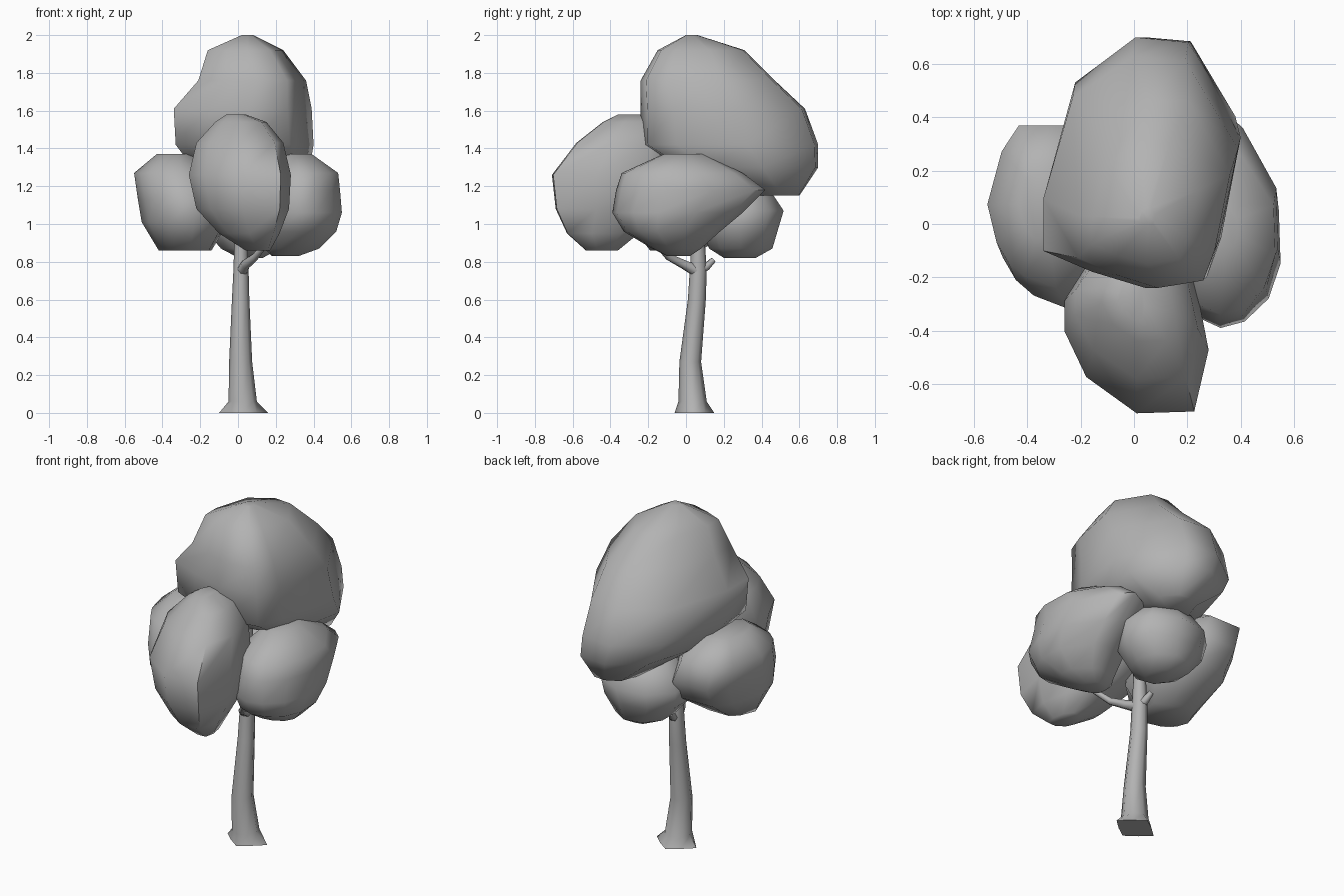
import bpy, bmesh, math

grey = bpy.data.materials.new("grey")
grey.diffuse_color = (0.45, 0.45, 0.45, 1)


def circle(sides):
    return [(math.cos(2 * math.pi * i / sides), math.sin(2 * math.pi * i / sides))
            for i in range(sides)]


def loft(name, plan, rings, flare=1.0, angle=65):
    """Stack a plan outline (unit box, counter-clockwise) fitted to rings
    given as (z, xmin, xmax, ymin, ymax); flare pinches every other base point."""
    n = len(plan)
    bm = bmesh.new()
    loops = []
    for level, (z, x0, x1, y0, y1) in enumerate(rings):
        loop = []
        for i, (u, v) in enumerate(plan):
            k = flare if level == 0 and i % 2 else 1.0
            loop.append(bm.verts.new(((x0 + x1) / 2 + k * u * (x1 - x0) / 2,
                                      (y0 + y1) / 2 + k * v * (y1 - y0) / 2, z)))
        loops.append(loop)
    for lo, hi in zip(loops, loops[1:]):
        for i in range(n):
            j = (i + 1) % n
            bm.faces.new((lo[i], lo[j], hi[j], hi[i]))
    bm.faces.new(loops[0][::-1])
    bm.faces.new(loops[-1])
    bmesh.ops.recalc_face_normals(bm, faces=bm.faces)
    mesh = bpy.data.meshes.new(name)
    bm.to_mesh(mesh)
    bm.free()
    mesh.materials.append(grey)
    ob = bpy.data.objects.new(name, mesh)
    bpy.context.collection.objects.link(ob)
    bpy.ops.object.select_all(action='DESELECT')
    ob.select_set(True)
    bpy.context.view_layer.objects.active = ob
    bpy.ops.object.shade_smooth_by_angle(angle=math.radians(angle))


def branch(name, points):
    """Tapered tube through (x, y, z, radius) points."""
    cu = bpy.data.curves.new(name, 'CURVE')
    cu.dimensions = '3D'
    cu.bevel_depth = 1.0
    cu.bevel_resolution = 1
    cu.use_fill_caps = True
    sp = cu.splines.new('POLY')
    sp.points.add(len(points) - 1)
    for p, (x, y, z, r) in zip(sp.points, points):
        p.co = (x, y, z, 1)
        p.radius = r
    cu.materials.append(grey)
    bpy.context.collection.objects.link(bpy.data.objects.new(name, cu))


# Trunk with a star-shaped root flare
loft("trunk", circle(8), [
    (0.00, -0.10, 0.16, -0.06, 0.15),
    (0.06, -0.05, 0.10, -0.04, 0.11),
    (0.27, -0.047, 0.075, -0.035, 0.08),
    (0.60, -0.032, 0.06, 0.01, 0.105),
    (0.76, -0.024, 0.056, 0.02, 0.11),
    (0.90, -0.02, 0.05, 0.03, 0.10),
    (1.25, -0.01, 0.05, 0.03, 0.09)], flare=0.75)

# Branches
branch("front_branch", [(0.02, 0.06, 0.75, 0.035), (0.04, -0.01, 0.785, 0.026),
                        (0.09, -0.09, 0.825, 0.02), (0.16, -0.17, 0.91, 0.014)])
branch("back_stub", [(0.02, 0.06, 0.75, 0.03), (0.01, 0.11, 0.775, 0.022),
                     (0.0, 0.145, 0.81, 0.016)])

# Foliage clumps
top_plan = [(1, .2), (.46, .96), (-.08, 1), (-.7, .64), (-1, -.23), (-1, -.68),
            (-.5, -.86), (.05, -1), (.65, -.92), (.8, -.6)]
loft("top_foliage", top_plan, [
    (1.15, 0.00, 0.25, 0.38, 0.60),
    (1.30, -0.24, 0.38, -0.04, 0.70),
    (1.42, -0.33, 0.40, -0.24, 0.70),
    (1.61, -0.34, 0.39, -0.24, 0.63),
    (1.76, -0.21, 0.36, -0.24, 0.47),
    (1.92, -0.16, 0.24, -0.15, 0.31),
    (2.00, 0.02, 0.08, 0.00, 0.06)])

front_plan = [(1, -.3), (.8, .5), (.3, 1), (-.4, 1), (-1, .25), (-1, -.1),
              (-.7, -.6), (0, -1), (.8, -.98)]
loft("front_foliage", front_plan, [
    (0.86, 0.04, 0.17, -0.53, -0.36),
    (0.95, -0.10, 0.22, -0.63, -0.25),
    (1.08, -0.22, 0.27, -0.69, -0.07),
    (1.26, -0.26, 0.28, -0.71, -0.03),
    (1.43, -0.22, 0.24, -0.58, -0.05),
    (1.54, -0.12, 0.15, -0.44, -0.12),
    (1.58, -0.06, 0.04, -0.36, -0.20)])

right_plan = [(.97, .28), (.4, .85), (.1, 1), (-.7, .75), (-1, .2), (-.9, -.4),
              (-.5, -.85), (0, -1), (.4, -.93), (.8, -.68), (1, -.3)]
loft("right_foliage", right_plan, [
    (0.83, 0.18, 0.32, -0.10, 0.02),
    (0.87, 0.14, 0.43, -0.18, 0.08),
    (0.96, 0.12, 0.52, -0.33, 0.18),
    (1.06, 0.10, 0.55, -0.39, 0.30),
    (1.18, 0.10, 0.54, -0.37, 0.42),
    (1.27, 0.12, 0.53, -0.34, 0.30),
    (1.37, 0.22, 0.39, -0.12, 0.10)])

left_plan = [(1, .4), (.5, 1), (-.45, 1), (-.75, .68), (-1, .03), (-.84, -.44),
             (-.64, -.68), (-.36, -.85), (.2, -1), (.9, -.5)]
loft("left_foliage", left_plan, [
    (0.86, -0.42, -0.14, -0.19, 0.08),
    (1.01, -0.51, -0.05, -0.31, 0.30),
    (1.13, -0.53, -0.05, -0.32, 0.37),
    (1.27, -0.55, -0.12, -0.24, 0.37),
    (1.37, -0.43, -0.24, -0.08, 0.22)])

loft("back_foliage", circle(9), [
    (0.82, 0.00, 0.13, 0.20, 0.37),
    (0.87, -0.10, 0.22, 0.12, 0.46),
    (0.97, -0.19, 0.30, 0.08, 0.49),
    (1.07, -0.21, 0.31, 0.08, 0.52),
    (1.22, -0.10, 0.20, 0.15, 0.42)])
